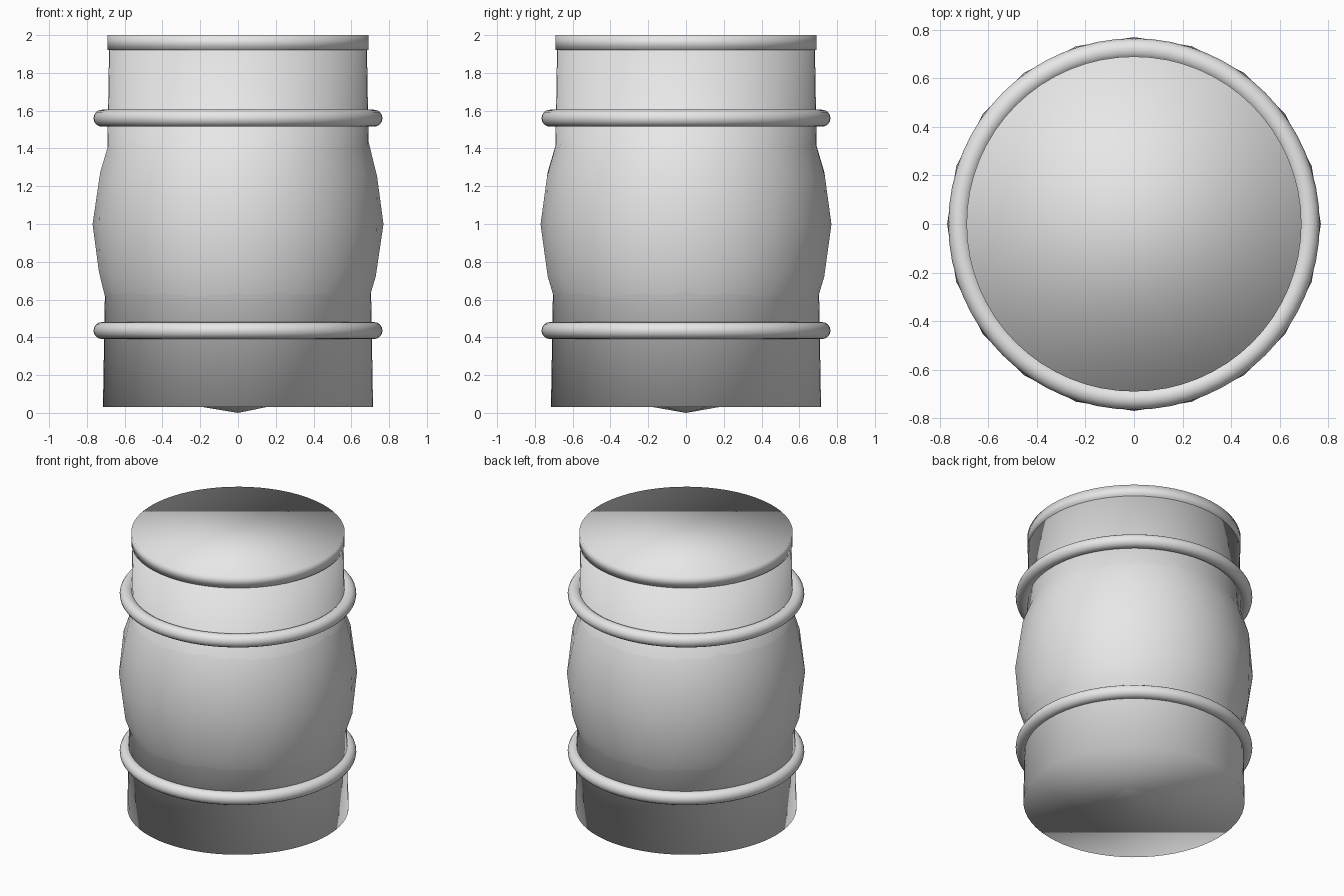
import bpy

if "Cube" in bpy.data.objects:
    bpy.data.objects.remove(bpy.data.objects["Cube"])

# One grey for the whole barrel
grey = bpy.data.materials.new("light grey")
grey.diffuse_color = (0.8, 0.8, 0.8, 1.0)
grey.use_nodes = True
grey.node_tree.nodes["Principled BSDF"].inputs["Base Color"].default_value = grey.diffuse_color


def finish(name):
    """Name, colour and smooth the object just added."""
    obj = bpy.context.object
    obj.name = name
    obj.data.materials.append(grey)
    for face in obj.data.polygons:
        face.use_smooth = True
    return obj


def drum(name, z0, z1, r0, r1):
    bpy.ops.mesh.primitive_cone_add(vertices=64, radius1=r0, radius2=r1,
                                    depth=z1 - z0, location=(0, 0, (z0 + z1) / 2))
    return finish(name)


# Tapered barrel wall, closed at both ends
drum("barrel_wall", 0.03, 1.96, 0.715, 0.682)

# Lid with its shallow rim
drum("lid", 1.92, 2.0, 0.69, 0.69)

# Faceted, stretched ball that makes the bulging belly and the foot point
bpy.ops.mesh.primitive_ico_sphere_add(subdivisions=3, radius=1, location=(0, 0, 0.999))
belly = finish("belly")
for v in belly.data.vertices:
    v.co.x *= 0.77
    v.co.y *= 0.77
    v.co.z *= 0.999

# Two round hoops
for name, z in (("lower_hoop", 0.436), ("upper_hoop", 1.56)):
    bpy.ops.mesh.primitive_torus_add(major_segments=64, minor_segments=16,
                                     major_radius=0.72, minor_radius=0.045,
                                     location=(0, 0, z))
    finish(name)
